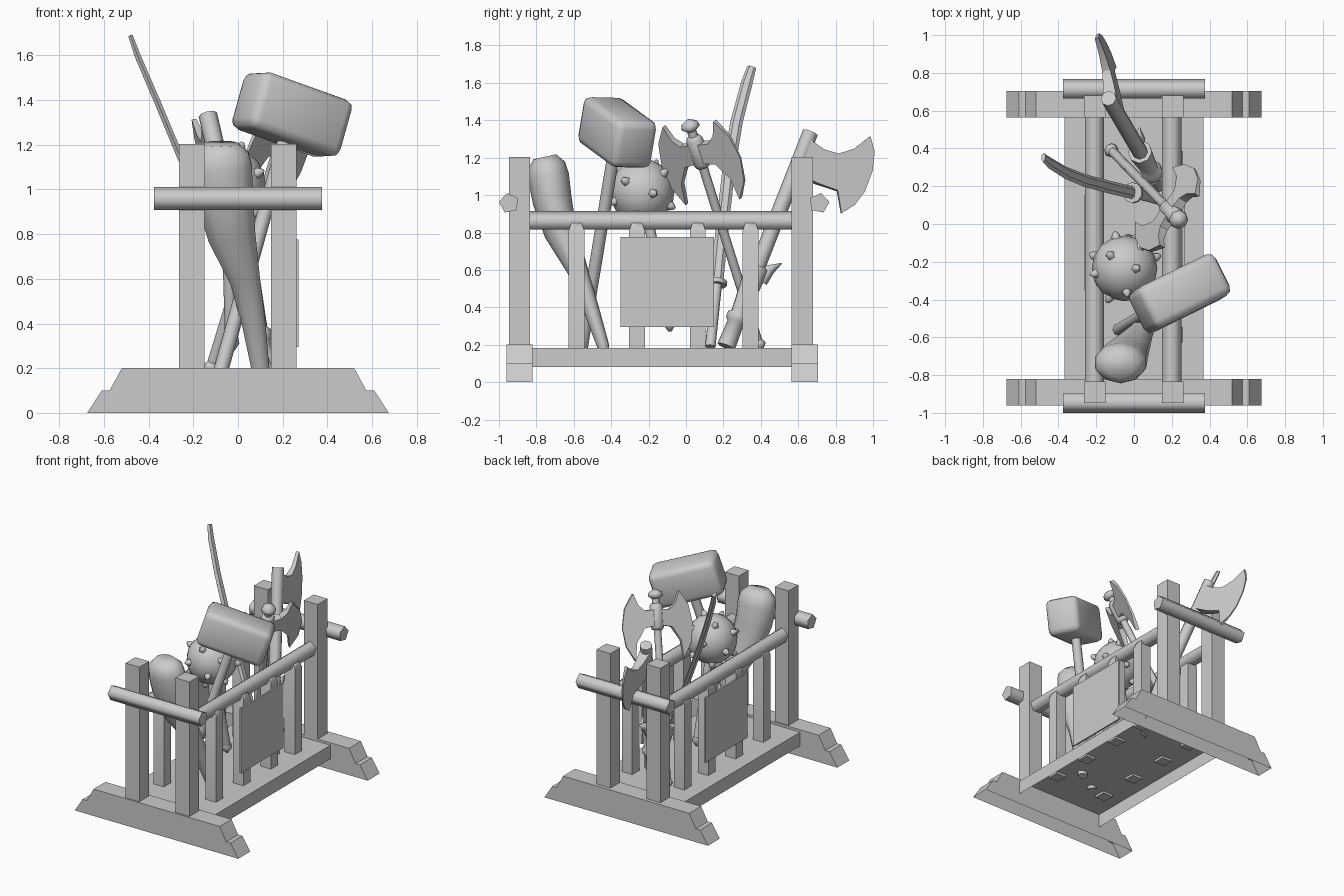
import bpy, bmesh, math
from mathutils import Vector, Matrix

cube = bpy.data.objects.get("Cube")
if cube:
    bpy.data.objects.remove(cube, do_unlink=True)

grey = bpy.data.materials.new("plain_grey")
grey.use_nodes = True
COLOR = (0.6, 0.6, 0.6, 1)
grey.diffuse_color = COLOR
grey.node_tree.nodes["Principled BSDF"].inputs["Base Color"].default_value = COLOR


def finish(name, bm, angle=40, open_bottom=False):
    """Turn a bmesh into an object, smooth below the given edge angle."""
    bmesh.ops.recalc_face_normals(bm, faces=bm.faces)
    if open_bottom:
        bm.normal_update()
        under = [f for f in bm.faces if f.normal.z < -0.9]
        bmesh.ops.delete(bm, geom=under, context='FACES')
    mesh = bpy.data.meshes.new(name)
    bm.to_mesh(mesh)
    bm.free()
    mesh.materials.append(grey)
    for p in mesh.polygons:
        p.use_smooth = angle > 0
    if angle:
        mesh.set_sharp_from_angle(angle=math.radians(angle))
    obj = bpy.data.objects.new(name, mesh)
    bpy.context.collection.objects.link(obj)
    return obj


def loft(name, path, radii, sides=8, ref=(0, 1, 0), flat=1.0, angle=75):
    """Sweep a regular polygon along a path; flat scales it across ref."""
    bm = bmesh.new()
    pts = [Vector(p) for p in path]
    rings = []
    for i, p in enumerate(pts):
        t = (pts[min(i + 1, len(pts) - 1)] - pts[max(i - 1, 0)]).normalized()
        u = Vector(ref)
        u = (u - t * u.dot(t)).normalized()
        w = t.cross(u) * flat
        rings.append([bm.verts.new(p + radii[i] * (u * math.cos(a) + w * math.sin(a)))
                      for a in (math.tau * k / sides for k in range(sides))])
    for a, b in zip(rings, rings[1:]):
        for k in range(sides):
            j = (k + 1) % sides
            bm.faces.new((a[k], a[j], b[j], b[k]))
    bm.faces.new(rings[0])
    bm.faces.new(rings[-1])
    return finish(name, bm, angle)


def rod(name, a, b, r, **kw):
    return loft(name, [a, b], [r, r], **kw)


def box(name, lo, hi, **kw):
    bm = bmesh.new()
    bmesh.ops.create_cube(bm, size=1)
    lo, hi = Vector(lo), Vector(hi)
    for v in bm.verts:
        v.co = (lo + hi) / 2 + v.co * (hi - lo)
    return finish(name, bm, 0, **kw)


def blade(name, outline, center, out, axis, root, edge):
    """Wedge plate: outline in (out, axis) coordinates, thinning outwards."""
    c, u = Vector(center), Vector(out).normalized()
    v = Vector(axis).normalized()
    n = u.cross(v)
    far = max(p[0] for p in outline)
    bm = bmesh.new()
    sides = []
    for s in (-1, 1):
        sides.append([bm.verts.new(c + u * a + v * b + n * s * (root + (edge - root) * a / far))
                      for a, b in outline])
        bm.faces.new(sides[-1])
    count = len(outline)
    for k in range(count):
        j = (k + 1) % count
        bm.faces.new((sides[0][k], sides[0][j], sides[1][j], sides[1][k]))
    return finish(name, bm, 30)


# Hollow stepped feet with square posts and a cross bar at each end
half = [(0.675, 0), (0.61, 0.1), (0.575, 0.1), (0.52, 0.2)]
for end, y0, y1, post_y, bar_y, d in (("front", -0.96, -0.82, -0.89, -0.946, -1),
                                      ("back", 0.565, 0.705, 0.622, 0.712, 1)):
    bm = bmesh.new()
    face = bm.faces.new([bm.verts.new((x, y0, z)) for x, z in
                         half + [(-x, z) for x, z in reversed(half)]])
    ext = bmesh.ops.extrude_face_region(bm, geom=[face])["geom"]
    bmesh.ops.translate(bm, vec=(0, y1 - y0, 0),
                        verts=[g for g in ext if isinstance(g, bmesh.types.BMVert)])
    finish(end + "_foot", bm, 0, open_bottom=True)
    rod(end + "_cross_bar", (-0.375, bar_y, 0.957), (0.375, bar_y, 0.957), 0.055,
        sides=5, ref=(0, d, 0.12))
    for side, x in (("left", 0.205), ("right", -0.207)):
        rod(f"{end}_{side}_post", (x, post_y, 0.17), (x, post_y, 1.203), 0.081,
            sides=4, ref=(1, 1, 0))

# Hollow base board
box("base_board", (-0.367, -0.825, 0.08), (0.367, 0.57, 0.182), open_bottom=True)

# Side rails, balusters and panels
for side, s, rail_x, panel_x in (("left", 1, 0.2, (0.258, 0.27)),
                                 ("right", -1, -0.209, (-0.264, -0.252))):
    rod(side + "_rail", (rail_x, -0.9, 0.86), (rail_x, 0.66, 0.86), 0.054,
        sides=5, ref=(0, 0, 1))
    for i, y in enumerate((-0.585, -0.262, 0.063, 0.345)):
        x = s * 0.215
        loft(f"{side}_baluster_{i + 1}", [(x, y, 0.165), (x, y, 0.81), (x, y, 0.857)],
             [0.06, 0.06, 0.035], sides=4, ref=(1, 1, 0))
    box(side + "_panel", (panel_x[0], -0.35, 0.295), (panel_x[1], 0.15, 0.777))

# Wooden club
loft("club", [(0.105, -0.435, 0.15), (0.1, -0.445, 0.2), (0.07, -0.51, 0.4),
              (0.03, -0.58, 0.6), (-0.03, -0.67, 0.8), (-0.06, -0.715, 0.97),
              (-0.072, -0.735, 1.1), (-0.075, -0.745, 1.16), (-0.075, -0.755, 1.205)],
     [0.028, 0.033, 0.043, 0.056, 0.088, 0.105, 0.11, 0.1, 0.062], sides=10, flat=1.28)

# War hammer
foot, head = Vector((-0.082, -0.56, 0.17)), Vector((0.242, -0.368, 1.335))
rod("hammer_handle", foot, head, 0.033)
n = (head - foot).normalized()
long = Vector((0.9, 0.44, 0))
long.z = -(n.x * long.x + n.y * long.y) / n.z
long.normalize()
wide = n.cross(long)
frame = Matrix((long, wide, n)).transposed().to_4x4()
bm = bmesh.new()
bmesh.ops.create_cube(bm, size=2)
bmesh.ops.scale(bm, vec=(0.238, 0.122, 0.133), verts=bm.verts)
bmesh.ops.bevel(bm, geom=bm.edges[:], offset=0.042, segments=2, profile=0.5, affect='EDGES')
bmesh.ops.transform(bm, matrix=Matrix.Translation(head) @ frame, verts=bm.verts)
finish("hammer_head", bm, 50)

# Spiked mace
ball = Vector((-0.05, -0.235, 1.02))
bm = bmesh.new()
bmesh.ops.create_uvsphere(bm, u_segments=16, v_segments=10, radius=0.174)
bmesh.ops.translate(bm, vec=ball, verts=bm.verts)
finish("mace_ball", bm)
COUNT = 16
for i in range(COUNT):
    z = 1 - 2 * (i + 0.5) / COUNT
    a = i * math.pi * (3 - math.sqrt(5))
    r = math.sqrt(1 - z * z)
    d = Vector((r * math.cos(a), r * math.sin(a), z))
    loft(f"mace_spike_{i + 1}", [ball + d * k for k in (0.155, 0.185, 0.205)],
         [0.028, 0.023, 0.008], sides=5, ref=d.orthogonal())
grip = Vector((-0.03, -0.09, 0.32))
rod("mace_handle", grip, ball, 0.028)
loft("mace_pommel", [(-0.03, -0.09, 0.34), (-0.03, -0.088, 0.31), (-0.03, -0.085, 0.27)],
     [0.03, 0.036, 0.008])

# Double-bladed axe
low, top = Vector((-0.12, 0.39, 0.2)), Vector((0.238, 0.022, 1.37))
d = (top - low).normalized()
rod("double_axe_shaft", low, top, 0.025)
loft("double_axe_pommel", [low - d * 0.03, low, low + d * 0.03], [0.015, 0.038, 0.025])
hub = low.lerp(top, 0.89)
loft("double_axe_socket", [hub + d * k for k in (-0.1, -0.08, 0.06, 0.08)],
     [0.036, 0.046, 0.046, 0.034])
loft("double_axe_finial", [top + d * k for k in (-0.03, -0.01, 0.015, 0.035)],
     [0.025, 0.052, 0.045, 0.012])
out = Vector((0.56, 0.8, 0.11))
out -= d * out.dot(d)
crescent = [(0, 0.04), (0.09, 0.035), (0.135, 0.075), (0.165, 0.155), (0.23, 0.06),
            (0.255, -0.07), (0.235, -0.2), (0.175, -0.3), (0.16, -0.18), (0.1, -0.085),
            (0, -0.065)]
for side, s in (("left", 1), ("right", -1)):
    blade(f"double_axe_{side}_blade", crescent, hub, out * s, d, 0.034, 0.006)

# Single-bladed axe with a flared lower grip
low, top = Vector((0.13, 0.215, 0.19)), Vector((-0.135, 0.665, 1.335))
d = (top - low).normalized()
rod("axe_shaft", low, top, 0.042)
loft("axe_grip", [low.lerp(top, k) for k in (0, 0.11, 0.12, 0.15, 0.16, 0.37)],
     [0.05, 0.045, 0.06, 0.06, 0.045, 0.064])
tip = low.lerp(top, 0.38)
loft("axe_grip_barb", [tip + Vector((0, 0.02, -0.09)), tip + Vector((0, 0.06, -0.02)),
                       tip + Vector((0, 0.125, 0.01))], [0.03, 0.032, 0.003], sides=5)
out = Vector((-0.14, 1, 0))
out.z = -(d.x * out.x + d.y * out.y) / d.z
bit = [(0, 0.108), (0.1, 0.09), (0.18, 0.1), (0.25, 0.16), (0.307, 0.26), (0.36, 0.19),
       (0.388, 0.09), (0.39, -0.03), (0.365, -0.12), (0.314, -0.19), (0.25, -0.085),
       (0.13, -0.094), (0, -0.085)]
blade("axe_blade", bit, low.lerp(top, 0.88), out, d, 0.038, 0.004)

# Curved sword
guard = Vector((-0.005, 0.165, 0.53))
butt = Vector((0.13, 0.13, 0.19))
d = (guard - butt).normalized()
rod("sword_grip", butt, guard, 0.028)
loft("sword_guard", [guard - d * 0.012, guard + d * 0.012], [0.055, 0.055], sides=10)
loft("sword_blade", [guard, (-0.13, 0.195, 0.84), (-0.26, 0.23, 1.15), (-0.36, 0.27, 1.39),
                     (-0.45, 0.325, 1.6), (-0.48, 0.352, 1.685)],
     [0.034, 0.034, 0.034, 0.033, 0.031, 0.024], sides=6, flat=0.5, angle=40)
